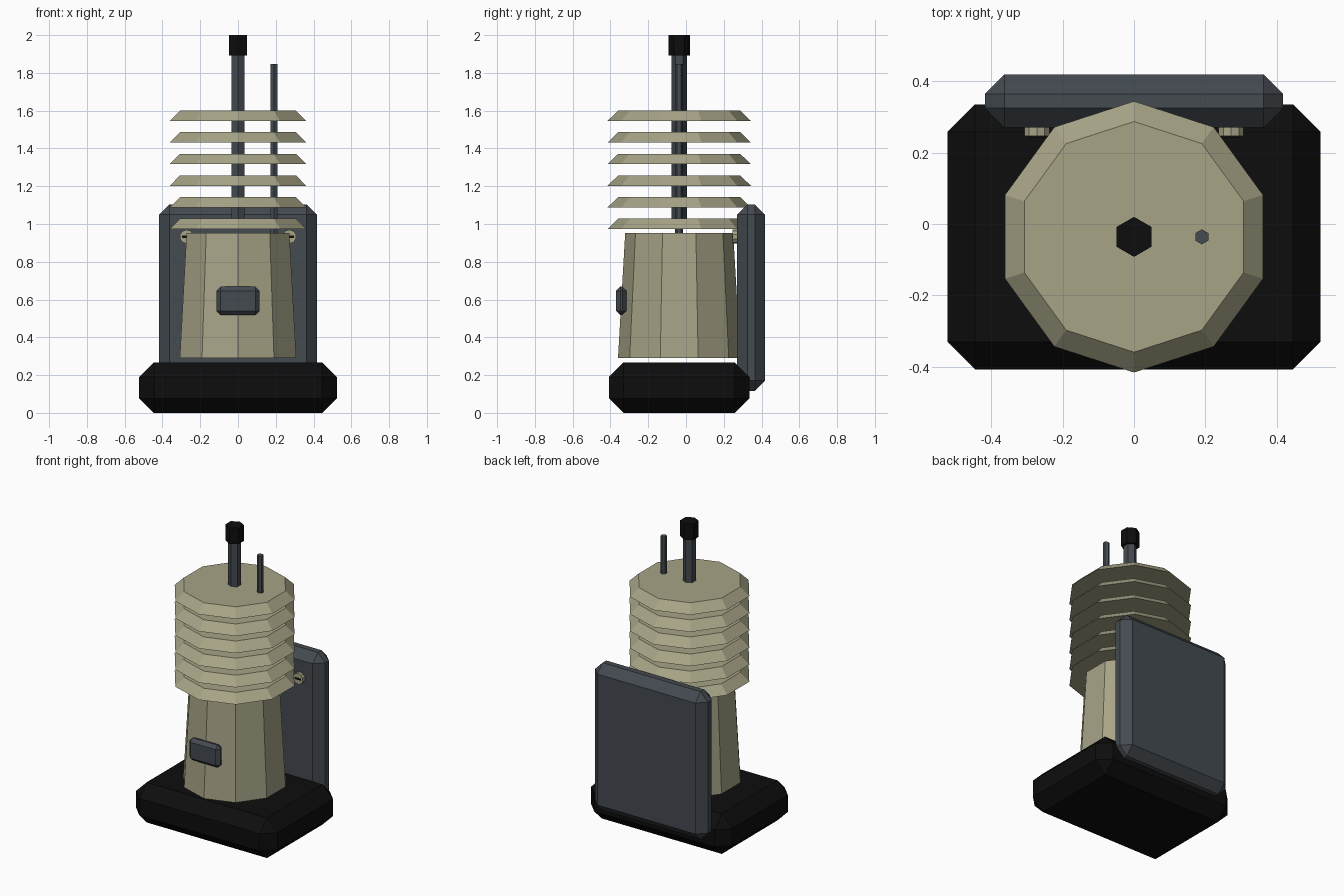
import bpy, bmesh, math
from mathutils import Matrix

if "Cube" in bpy.data.objects:
    bpy.data.objects.remove(bpy.data.objects["Cube"])

CY = -0.036  # y of the main vertical axis


def material(name, rgb):
    m = bpy.data.materials.new(name)
    m.diffuse_color = (*rgb, 1)
    m.use_nodes = True
    m.node_tree.nodes["Principled BSDF"].inputs["Base Color"].default_value = m.diffuse_color
    return m


TAN = material("warm grey plastic", (0.385, 0.37, 0.24))
SLATE = material("dark slate", (0.058, 0.069, 0.081))
BLACK = material("black rubber", (0.004, 0.004, 0.004))


def finish(name, bm, mat):
    bmesh.ops.recalc_face_normals(bm, faces=bm.faces)
    me = bpy.data.meshes.new(name)
    bm.to_mesh(me)
    bm.free()
    me.materials.append(mat)
    ob = bpy.data.objects.new(name, me)
    bpy.context.collection.objects.link(ob)
    return ob


def box(name, lo, hi, mat, bevel=0.0):
    """Box between two corners, with every edge chamfered."""
    bm = bmesh.new()
    bmesh.ops.create_cube(bm, size=1)
    for v in bm.verts:
        v.co = [(a + b) / 2 + c * (b - a) for a, b, c in zip(lo, hi, v.co)]
    if bevel:
        bmesh.ops.bevel(bm, geom=bm.edges[:], offset=bevel, segments=1,
                        affect='EDGES', profile=0.5)
    return finish(name, bm, mat)


def prism(name, x, z0, z1, r0, r1, sides, mat):
    """Upright capped prism or frustum with a corner pointing along y."""
    bm = bmesh.new()
    rings = []
    for z, r in ((z0, r0), (z1, r1)):
        rings.append([bm.verts.new((x + r * math.sin(2 * math.pi * i / sides),
                                    CY + r * math.cos(2 * math.pi * i / sides), z))
                      for i in range(sides)])
    low, top = rings
    bm.faces.new(low)
    bm.faces.new(top)
    for i in range(sides):
        j = (i + 1) % sides
        bm.faces.new((low[i], low[j], top[j], top[i]))
    return finish(name, bm, mat)


# Base block and rear panel
box("base", (-0.523, -0.407, 0), (0.523, 0.335, 0.268), BLACK, 0.077)
box("rear_panel", (-0.418, 0.27, 0.117), (0.418, 0.419, 1.104), SLATE, 0.055)

# Tapered body with front label box
prism("body", 0, 0.29, 0.953, 0.324, 0.286, 10, TAN)
box("front_box", (-0.115, -0.37, 0.518), (0.115, -0.315, 0.668), SLATE, 0.022)

# Stack of shield plates
for i in range(6):
    z = 0.973 + 0.1145 * i
    prism(f"shield_plate_{i + 1}", 0, z, z + 0.055, 0.38, 0.323, 10, TAN)

# Mast, its cap and the thin rod
prism("mast", 0, 0.985, 1.92, 0.04, 0.04, 6, SLATE)
prism("mast_cap", 0, 1.893, 2.0, 0.056, 0.056, 6, BLACK)
prism("thin_rod", 0.19, 0.94, 1.848, 0.021, 0.021, 6, SLATE)

# Slotted screws on the panel's front face
for side, sx in (("left", -0.272), ("right", 0.272)):
    bm = bmesh.new()
    bmesh.ops.create_cone(bm, cap_ends=True, segments=10, radius1=0.037,
                          radius2=0.037, depth=0.03,
                          matrix=Matrix.Translation((sx, 0.261, 0.933))
                          @ Matrix.Rotation(math.pi / 2, 4, 'X'))
    finish(f"screw_{side}", bm, TAN)
    box(f"screw_slot_{side}", (sx - 0.024, 0.243, 0.927),
        (sx + 0.024, 0.25, 0.939), BLACK)
